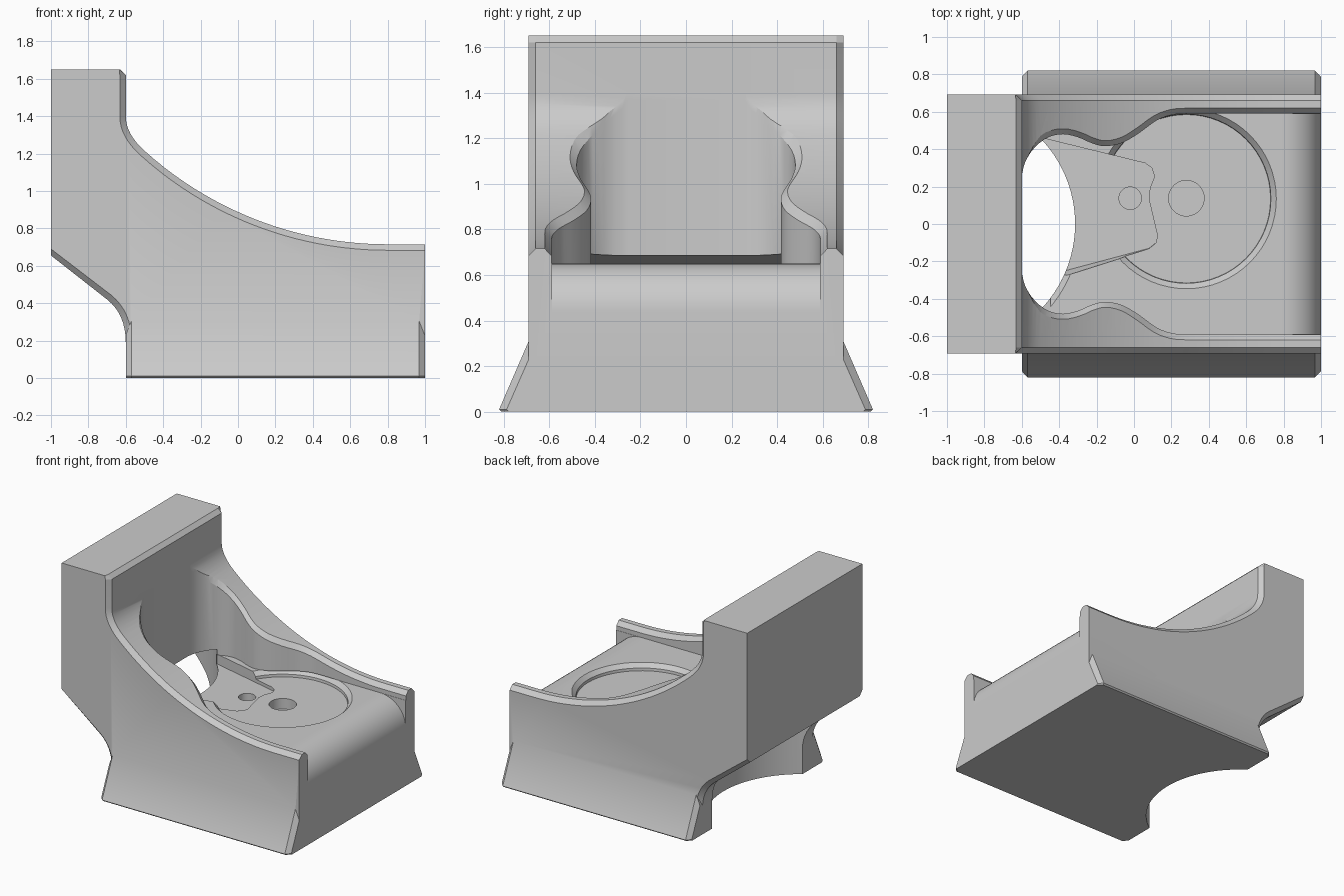
import bpy, bmesh, math
from mathutils import Vector

cube = bpy.data.objects.get("Cube")
if cube:
    bpy.data.objects.remove(cube, do_unlink=True)

grey = bpy.data.materials.new("plain_grey")
grey.use_nodes = True
grey.diffuse_color = (0.6, 0.6, 0.6, 1)
grey.node_tree.nodes["Principled BSDF"].inputs["Base Color"].default_value = (0.6, 0.6, 0.6, 1)


def loft(name, rings):
    """Solid through matching closed rings, capped at both ends."""
    bm = bmesh.new()
    vs = [[bm.verts.new(p) for p in ring] for ring in rings]
    n = len(vs[0])
    for a, b in zip(vs, vs[1:]):
        for i in range(n):
            j = (i + 1) % n
            bm.faces.new((a[i], a[j], b[j], b[i]))
    bm.faces.new(vs[0][::-1])
    bm.faces.new(vs[-1])
    bmesh.ops.recalc_face_normals(bm, faces=bm.faces)
    mesh = bpy.data.meshes.new(name)
    bm.to_mesh(mesh)
    bm.free()
    obj = bpy.data.objects.new(name, mesh)
    bpy.context.collection.objects.link(obj)
    mesh.materials.append(grey)
    return obj


def combine(target, tool, operation='DIFFERENCE'):
    mod = target.modifiers.new("bool", 'BOOLEAN')
    mod.operation, mod.solver, mod.object = operation, 'EXACT', tool
    bpy.context.view_layer.objects.active = target
    bpy.ops.object.modifier_apply(modifier=mod.name)
    bpy.data.objects.remove(tool, do_unlink=True)


def quad_curve(a, b, c, n=8):
    a, b, c = Vector(a), Vector(b), Vector(c)
    return [tuple(a * (1 - t) ** 2 + b * 2 * t * (1 - t) + c * t * t)
            for t in (i / n for i in range(n + 1))]


def offset(pts, d, closed=False):
    """Move each point d to the right of the direction of travel."""
    out, n = [], len(pts)
    for i, p in enumerate(pts):
        a = pts[i - 1] if closed or i else p
        b = pts[(i + 1) % n] if closed or i < n - 1 else p
        t = (Vector(b) - Vector(a)).normalized()
        out.append((p[0] + t.y * d, p[1] - t.x * d))
    return out


def circle(cx, cy, r, z, n=64):
    return [(cx + r * math.cos(2 * math.pi * i / n),
             cy + r * math.sin(2 * math.pi * i / n), z) for i in range(n)]


# Upper edge of the side walls: a long arc with a fillet into the back slab
def arc_z(x):
    return 2.655 - math.sqrt(1.94 ** 2 - (x - 0.8) ** 2) if x < 0.8 else 0.715


fillet = quad_curve((-0.6, 1.4), (-0.6, 1.305), (-0.5, arc_z(-0.5)))


def top_z(x):
    if x >= -0.5:
        return arc_z(x)
    for a, b in zip(fillet, fillet[1:]):
        if x <= b[0]:
            return a[1] + (b[1] - a[1]) * max(0, x - a[0]) / max(1e-6, b[0] - a[0])
    return fillet[-1][1]


# Main body: side profile with chamfered edges, lofted across the width
C = 0.032
upper = [(-0.63, 1.65), (-0.6, 1.62)] + fillet
upper += [(-0.5 + 1.3 * i / 24, arc_z(-0.5 + 1.3 * i / 24)) for i in range(1, 25)] + [(1, 0.715)]
under = [(-0.6, 0)] + quad_curve((-0.6, 0.19), (-0.6, 0.34), (-0.7, 0.42)) + [(-1, 0.655)]
upper_in = offset(upper, C)
upper_in[0], upper_in[1], upper_in[-1] = (-0.635, 1.65), (-0.632, 1.62), (1, 0.715 - C)
under_in = offset(under, C)
under_in[0], under_in[-1] = (-0.6 + C, 0), (-1, 0.69)
full = upper + [(1, 0)] + under + [(-1, 1.65)]
inner = upper_in + [(1, 0)] + under_in + [(-1, 1.65)]
body = loft("cradle_body", [[(x, y, z) for x, z in prof] for y, prof in
                            ((-0.692, inner), (-0.66, full), (0.66, full), (0.692, inner))])


# Flared foot with chamfered ends
def foot_section(x, w, h):
    half = [(w - 0.01, 0), (w, 0.01), (0.69, h)]
    return [(x, y, z) for y, z in half] + [(x, -y, z) for y, z in reversed(half)]


foot = loft("flared_foot", [foot_section(-0.6, 0.787, 0.23), foot_section(-0.57, 0.82, 0.31),
                            foot_section(0.968, 0.82, 0.31), foot_section(1, 0.787, 0.23)])
combine(body, foot, 'UNION')

# Cavity outline: wide at the open end, a waist, then a rounded bay at the slab
ctrl = [(1.1, .59), (1.05, .59), (.85, .59), (.7, .59), (.55, .59), (.4, .59), (.28, .59),
        (.2, .583), (.12, .553), (.03, .488), (-.06, .435), (-.15, .416), (-.22, .43),
        (-.3, .464), (-.38, .48), (-.46, .463), (-.53, .41), (-.58, .335), (-.6, .26)]
half = []
for i in range(len(ctrl) - 1):
    p0, p1, p2, p3 = (Vector(ctrl[min(max(k, 0), len(ctrl) - 1)]) for k in range(i - 1, i + 3))
    for t in (0, 1 / 3, 2 / 3):
        p = 0.5 * (2 * p1 + (p2 - p0) * t + (2 * p0 - 5 * p1 + 4 * p2 - p3) * t * t
                   + (3 * p1 - p0 - 3 * p2 + p3) * t ** 3)
        half.append((max(p.x, -0.6), p.y))
half.append(ctrl[-1])
outline = half + [(x, -y) for x, y in reversed(half)]
# The rim chamfer fades out towards the slab
rim = []
for (x, y), (ox, oy) in zip(outline, offset(outline, 0.03, True)):
    f = min(1, max(0, (x + 0.56) / 0.08))
    rim.append((x + (ox - x) * f, y + (oy - y) * f))
FLOOR = 0.65
cavity = loft("cavity_cutter", [[(x, y, FLOOR) for x, y in outline],
                                [(x, y, top_z(x) - 0.032) for x, y in outline],
                                [(x, y, top_z(x) + 0.001) for x, y in rim],
                                [(x, y, 1.9) for x, y in rim]])
combine(body, cavity)

# Rounded front lip of the floor
lip = [(0.79 + 0.21 * math.sin(a), 0.44 + 0.21 * math.cos(a))
       for a in (math.pi / 2 * i / 12 for i in range(13))]
lip += [(1.1, 0.44), (1.1, 0.67), (0.79, 0.67)]
combine(body, loft("lip_cutter", [[(x, y, z) for x, z in lip] for y in (-0.588, 0.588)]))

# Arched opening through the floor and under the slab, with a sloping ceiling
AX, AR = -0.975, 0.66
ceiling = [(x, y, 0.685 + (x + 0.6) * 0.0875) for x, y, _ in circle(AX, 0, AR, 0, 96)]
combine(body, loft("arch_cutter", [circle(AX, 0, AR, -0.1, 96), ceiling]))

# Chamfer on the floor edge of the arch, kept in front of the slab
wedge = [(AR * math.cos(a), AR * math.sin(a)) for a in
         (math.radians(-40 + 80 * i / 32) for i in range(33))]
k = (AR + 0.03) / AR
combine(body, loft("arch_rim_cutter", [[(AX + x, y, FLOOR - 0.03) for x, y in wedge],
                                       [(AX + x * k, y * k, FLOOR + 0.0005) for x, y in wedge]]))

# Round recess in the floor with a chamfered rim
DX, DY = 0.28, 0.135
combine(body, loft("disc_cutter", [circle(DX, DY, 0.45, 0.60), circle(DX, DY, 0.452, 0.62),
                                   circle(DX, DY, 0.482, FLOOR + 0.001)]))

# Tapered channel running from the recess to the arch
tab = [(-0.5, 0.462), (0.06, 0.325), (0.095, 0.30), (0.11, 0.255), (0.085, 0.19), (0.08, 0.13),
       (0.125, -0.06), (0.118, -0.10), (0.08, -0.13), (-0.5, -0.285)]
tab_top = tab[:-2] + [(0.08, -0.135), (-0.5, -0.32)]
combine(body, loft("channel_cutter", [[(x, y, 0.575) for x, y in tab],
                                      [(x, y, FLOOR + 0.002) for x, y in tab_top]]))

# Two round blind holes
for x, r in ((-0.02, 0.06), (DX, 0.095)):
    combine(body, loft("hole_cutter", [circle(x, 0.138, r, 0.52, 40), circle(x, 0.138, r, 0.7, 40)]))

bpy.ops.object.select_all(action='DESELECT')
body.select_set(True)
bpy.context.view_layer.objects.active = body
bpy.ops.object.shade_smooth_by_angle(angle=math.radians(25))
